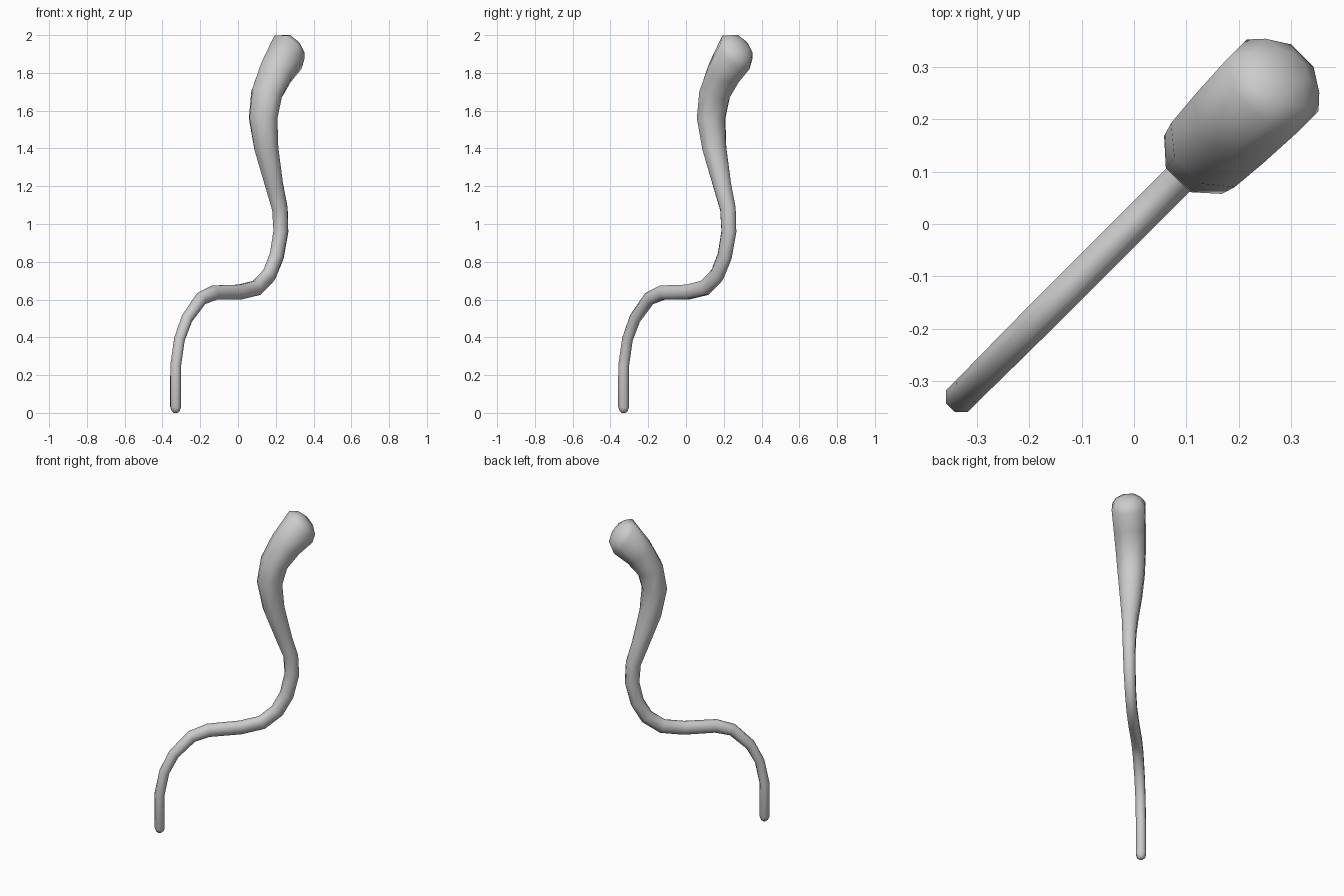
import bpy, bmesh, math
from mathutils import Vector

cube = bpy.data.objects.get("Cube")
if cube:
    bpy.data.objects.remove(cube, do_unlink=True)

SIDES = 8
ACROSS = Vector((1, -1, 0)).normalized()   # sideways, out of the bending plane
UP = Vector((0, 0, 1))

# Centre line: x (= y), height, half-thickness in the bending plane, half-width
PATH = [
    (-.33, .03, .028, .029), (-.33, .25, .028, .029), (-.31, .39, .028, .029),
    (-.27, .50, .030, .030), (-.195, .605, .034, .031), (-.125, .637, .038, .031),
    (.01, .640, .039, .031), (.10, .662, .040, .031), (.165, .73, .040, .032),
    (.205, .83, .040, .034), (.227, .96, .041, .036), (.222, 1.08, .042, .040),
    (.193, 1.20, .047, .047), (.15, 1.40, .061, .065), (.133, 1.56, .070, .078),
    (.152, 1.69, .076, .086), (.20, 1.80, .088, .092), (.265, 1.91, .108, .097),
]
HEAD_DIRECTION = Vector((.58, .58, .57)).normalized()


def add_ring(bm, centre, tangent, thick, wide):
    """Octagonal cross-section square to the centre line."""
    normal = ACROSS.cross(tangent).normalized()
    grow = 1 / math.cos(math.pi / SIDES)
    ring = []
    for i in range(SIDES):
        a = (i + .5) * math.tau / SIDES
        offset = normal * thick * math.cos(a) + ACROSS * wide * math.sin(a)
        ring.append(bm.verts.new(centre + offset * grow))
    return ring


def build_tail():
    bm = bmesh.new()
    centres = [Vector((s, s, z)) for s, z, _, _ in PATH]
    last = len(PATH) - 1
    rings = []

    # Rounded lower end
    for z, scale in ((0, .35), (.01, .75)):
        rings.append(add_ring(bm, Vector((centres[0].x, centres[0].y, z)), UP,
                              PATH[0][2] * scale, PATH[0][3] * scale))

    # Tapering body
    for i, (_, _, thick, wide) in enumerate(PATH):
        if i == 0:
            tangent = UP
        elif i == last:
            tangent = HEAD_DIRECTION
        else:
            before = (centres[i] - centres[i - 1]).normalized()
            after = (centres[i + 1] - centres[i]).normalized()
            tangent = (before + after).normalized()
        rings.append(add_ring(bm, centres[i], tangent, thick, wide))

    # Domed upper end
    for reach, scale in ((.04, .75), (.06, .35)):
        rings.append(add_ring(bm, centres[last] + HEAD_DIRECTION * reach, HEAD_DIRECTION,
                              PATH[last][2] * scale, PATH[last][3] * scale))

    for low, high in zip(rings, rings[1:]):
        for i in range(SIDES):
            j = (i + 1) % SIDES
            bm.faces.new((low[i], low[j], high[j], high[i]))
    bm.faces.new(rings[0])
    bm.faces.new(rings[-1])
    bmesh.ops.recalc_face_normals(bm, faces=bm.faces)
    for face in bm.faces:
        face.smooth = True

    mesh = bpy.data.meshes.new("curved_tail")
    bm.to_mesh(mesh)
    bm.free()
    obj = bpy.data.objects.new("curved_tail", mesh)
    bpy.context.collection.objects.link(obj)
    return obj


# Plain grey material
grey = bpy.data.materials.new("light_grey")
grey.use_nodes = True
colour = (.6, .6, .6, 1)
grey.diffuse_color = colour
grey.node_tree.nodes["Principled BSDF"].inputs["Base Color"].default_value = colour

tail = build_tail()
tail.data.materials.append(grey)
